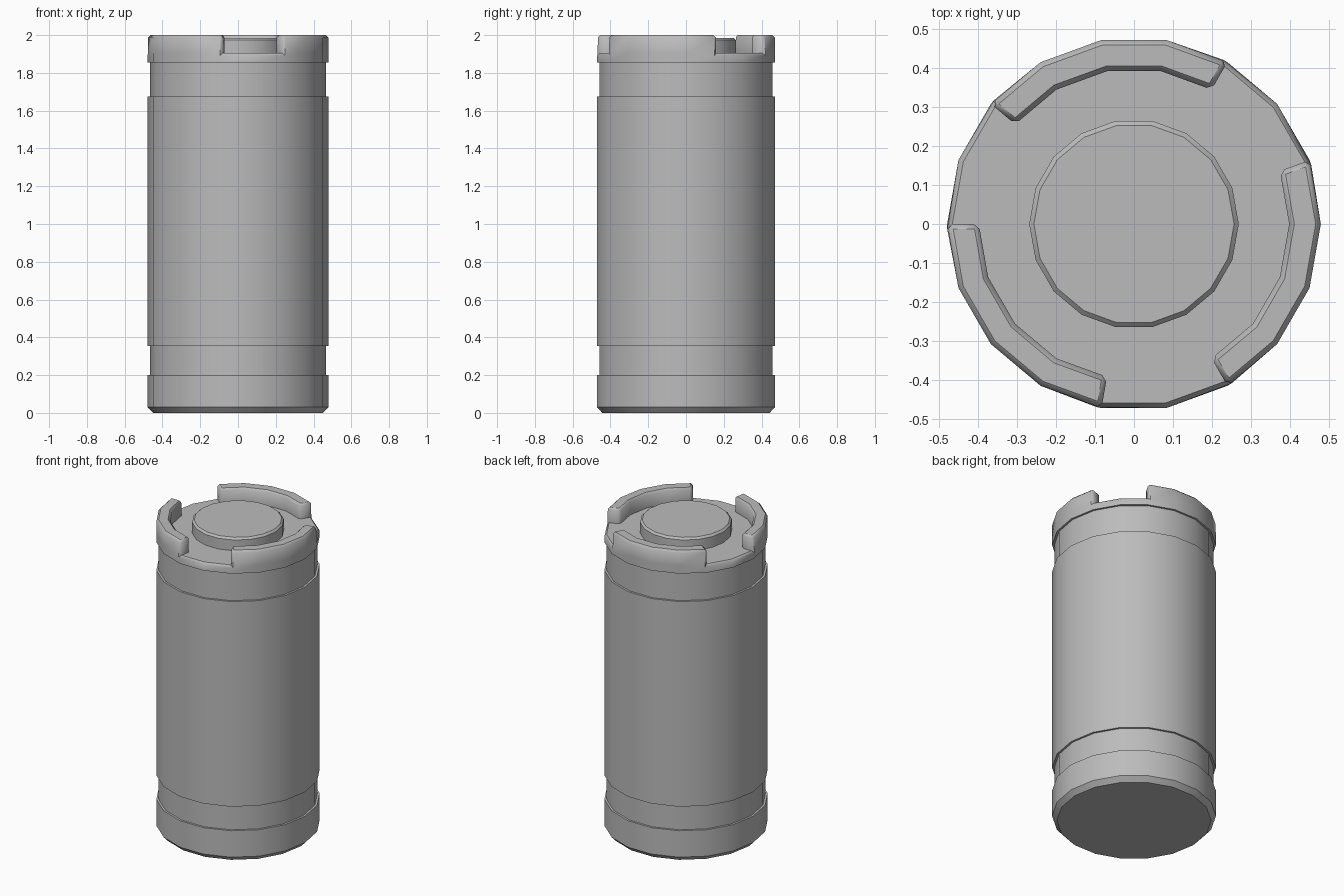
import bpy, bmesh, math

SIDES = 18
cube = bpy.data.objects.get("Cube")
if cube:
    bpy.data.objects.remove(cube, do_unlink=True)

mat = bpy.data.materials.new("plain grey")
mat.use_nodes = True
GREY = (0.5, 0.5, 0.5, 1)
mat.diffuse_color = GREY
mat.node_tree.nodes["Principled BSDF"].inputs["Base Color"].default_value = GREY


def lathe(profile):
    """Closed solid of revolution from (radius, height) points, bottom to top."""
    bm = bmesh.new()
    rings = []
    for r, z in profile:
        angles = [math.tau * i / SIDES for i in range(SIDES)]
        rings.append([bm.verts.new((r * math.cos(a), r * math.sin(a), z)) for a in angles])
    for low, high in zip(rings, rings[1:]):
        for i in range(SIDES):
            j = (i + 1) % SIDES
            bm.faces.new((low[i], low[j], high[j], high[i]))
    bm.faces.new(rings[0][::-1])
    bm.faces.new(rings[-1])
    return bm


def finish(bm, name, smooth_angle):
    """Smooth shading, kept sharp at steep edges and around level faces."""
    bm.normal_update()
    for f in bm.faces:
        f.smooth = True
    for e in bm.edges:
        level = [abs(f.normal.z) > 0.99 for f in e.link_faces]
        angle = e.calc_face_angle(0)
        e.smooth = angle < math.radians(smooth_angle) and len(set(level)) == 1
    mesh = bpy.data.meshes.new(name)
    bm.to_mesh(mesh)
    bm.free()
    mesh.materials.append(mat)
    obj = bpy.data.objects.new(name, mesh)
    bpy.context.collection.objects.link(obj)


# Body with two shallow grooves and a chamfered foot
R, GROOVE = 0.478, 0.465
finish(lathe([(0.45, 0), (R, 0.03), (R, 0.2), (GROOVE, 0.2), (GROOVE, 0.355), (R, 0.355),
              (R, 1.675), (GROOVE, 1.675), (GROOVE, 1.86)]), "body", 35)

# Cap: a ring whose floor is raised into three lugs, four segments up and two down
FLOOR, TOP = 1.905, 2.0
bm = lathe([(R, 1.855), (R, FLOOR), (0.397, FLOOR)])
bm.normal_update()
raised = []
for f in bm.faces:
    c = f.calc_center_median()
    if f.normal.z > 0.9 and len(f.verts) == 4:
        segment = int((math.atan2(c.y, c.x) % math.tau) / math.tau * SIDES)
        if (segment - 3) % 6 < 4:
            raised.append(f)
grown = bmesh.ops.extrude_face_region(bm, geom=raised)["geom"]
for v in grown:
    if isinstance(v, bmesh.types.BMVert):
        v.co.z = TOP
bmesh.ops.delete(bm, geom=[f for f in raised if f.is_valid], context="FACES")
bmesh.ops.recalc_face_normals(bm, faces=bm.faces)
bm.normal_update()
corners = [e for e in bm.edges if len(e.link_faces) == 2 and e.is_convex
           and e.calc_face_angle() > 1 and max(v.co.z for v in e.verts) > 1.88]
bmesh.ops.bevel(bm, geom=corners, offset=0.013, segments=1, profile=0.5,
                affect="EDGES", clamp_overlap=True)
finish(bm, "locking_cap", 50)

# Central contact button
finish(lathe([(0.268, 1.9), (0.268, 1.974), (0.256, 1.986)]), "button", 35)
